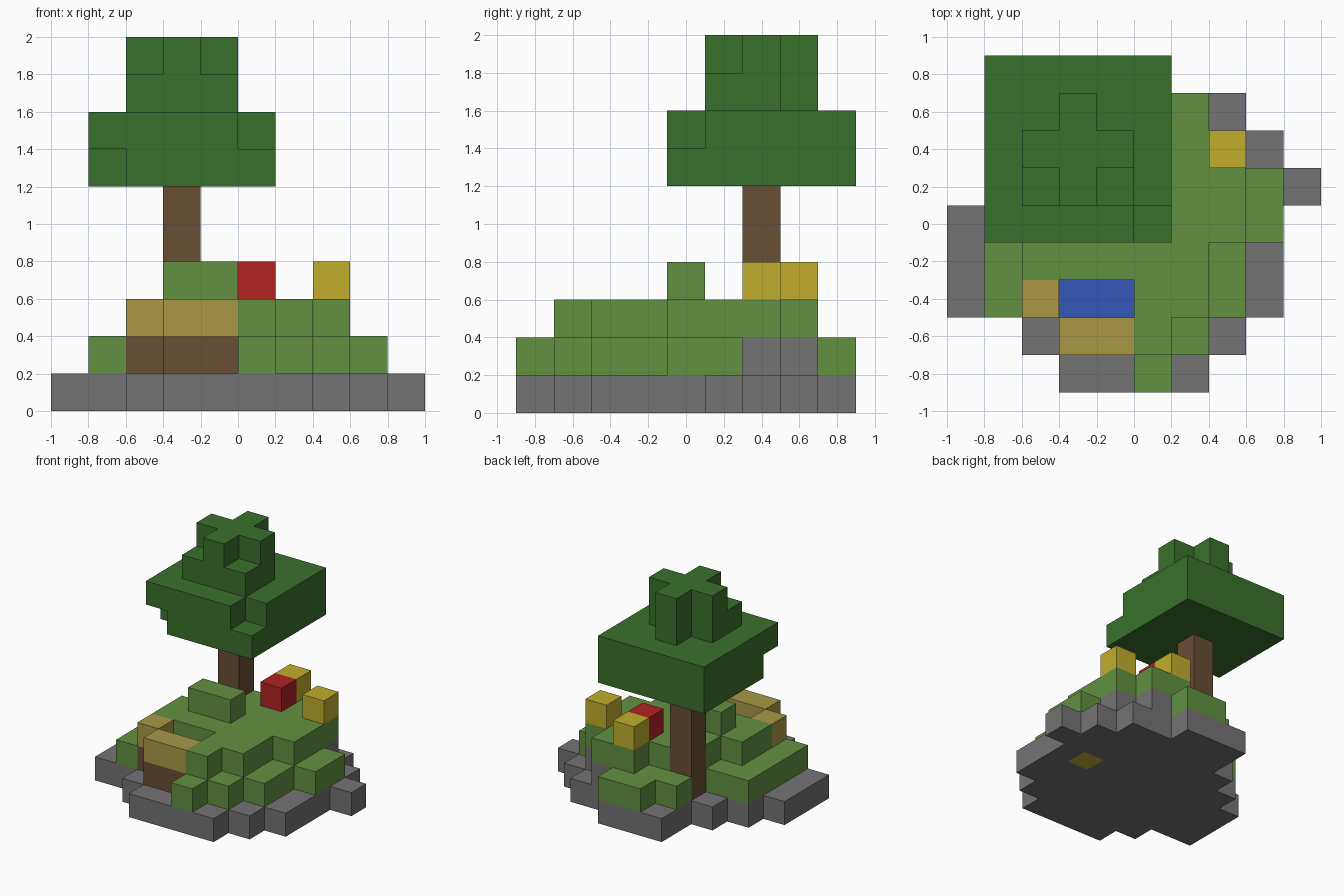
import bpy
import bmesh

if "Cube" in bpy.data.objects:
    bpy.data.objects.remove(bpy.data.objects["Cube"], do_unlink=True)

CELL = 0.2
X0, Y0 = -1.0, -0.9


def make_material(name, hex_colour):
    def linear(c):
        return c / 12.92 if c <= 0.04045 else ((c + 0.055) / 1.055) ** 2.4
    rgb = [linear(c / 255) for c in bytes.fromhex(hex_colour)]
    mat = bpy.data.materials.new(name)
    mat.use_nodes = True
    mat.diffuse_color = (*rgb, 1)
    bsdf = mat.node_tree.nodes["Principled BSDF"]
    bsdf.inputs["Base Color"].default_value = (*rgb, 1)
    bsdf.inputs["Roughness"].default_value = 0.9
    return mat


MATERIALS = {
    "stone": make_material("stone grey", "757375"),
    "grass": make_material("grass green", "629141"),
    "dirt": make_material("earth brown", "694E34"),
    "sand": make_material("sand tan", "AA9845"),
    "water": make_material("water blue", "3456B6"),
    "leaf": make_material("leaf green", "39702C"),
    "gold": make_material("blossom yellow", "C1AE2C"),
    "red": make_material("blossom red", "B22222"),
}

cells = {}  # grid cell -> part name
part_material = {}


def layer(part, material, level, first_row, *spans):
    """Fill one level of a part, one x span per row from front to back."""
    part_material[part] = material
    for row, (start, end) in enumerate(spans, first_row):
        for col in range(start, end):
            cells[col, row, level] = part


def carve(*positions):
    for p in positions:
        del cells[p]


# Rocky island base with a buried yellow block
layer("stone_base", "stone", 0, 0, (3, 7), (2, 8), (0, 9), (0, 9), (0, 9),
      (1, 10), (2, 9), (3, 8), (3, 6))
layer("buried_block", "gold", 0, 4, (7, 8))

# Grassy hill in stepped levels
layer("grass_hill", "grass", 1, 0, (5, 6), (5, 7), (1, 8), (1, 8), (1, 9),
      (1, 9), (4, 7), (3, 6), (4, 6))
layer("grass_hill", "grass", 2, 1, (5, 6), (5, 7), (2, 7), (2, 8), (3, 8),
      (4, 8), (5, 7))
layer("grass_hill", "grass", 3, 4, (3, 5))
layer("stone_outcrop", "stone", 1, 6, (7, 8), (6, 7))

# Pond with its sandy bank on dirt
layer("dirt_bank", "dirt", 1, 1, (3, 5), (2, 3))
layer("sand_bank", "sand", 2, 1, (3, 5), (2, 3))
layer("pond_water", "water", 1, 2, (3, 5))

# Flowers
layer("red_flower", "red", 3, 6, (5, 6))
layer("yellow_flower_side", "gold", 3, 6, (7, 8))
layer("yellow_flower_back", "gold", 3, 7, (5, 6))

# Tree
for level in range(1, 6):
    layer("tree_trunk", "dirt", level, 6, (3, 4))
for level in (6, 7):
    layer("tree_canopy", "leaf", level, 4, *[(1, 6)] * 5)
carve((1, 4, 6), (5, 4, 7))
layer("tree_crown", "leaf", 8, 5, (2, 5), (2, 5), (3, 4))
layer("tree_crown", "leaf", 9, 5, (3, 4), (2, 5), (3, 4))


def cell_faces(cell):
    """Corner loops of the cell sides that no neighbouring cell covers."""
    for axis in range(3):
        u, v = (axis + 1) % 3, (axis + 2) % 3
        for side in (0, 1):
            neighbour = list(cell)
            neighbour[axis] += 1 if side else -1
            if tuple(neighbour) in cells:
                continue
            loop = []
            for du, dv in ((0, 0), (1, 0), (1, 1), (0, 1)):
                corner = list(cell)
                corner[axis] += side
                corner[u] += du
                corner[v] += dv
                loop.append(tuple(corner))
            yield loop if side else loop[::-1]


def build(part):
    bm = bmesh.new()
    verts = {}
    for cell in [c for c, p in cells.items() if p == part]:
        for loop in cell_faces(cell):
            for c in loop:
                if c not in verts:
                    verts[c] = bm.verts.new((X0 + c[0] * CELL,
                                             Y0 + c[1] * CELL, c[2] * CELL))
            bm.faces.new([verts[c] for c in loop])
    mesh = bpy.data.meshes.new(part)
    bm.to_mesh(mesh)
    bm.free()
    mesh.materials.append(MATERIALS[part_material[part]])
    bpy.context.collection.objects.link(bpy.data.objects.new(part, mesh))


for part_name in part_material:
    build(part_name)
